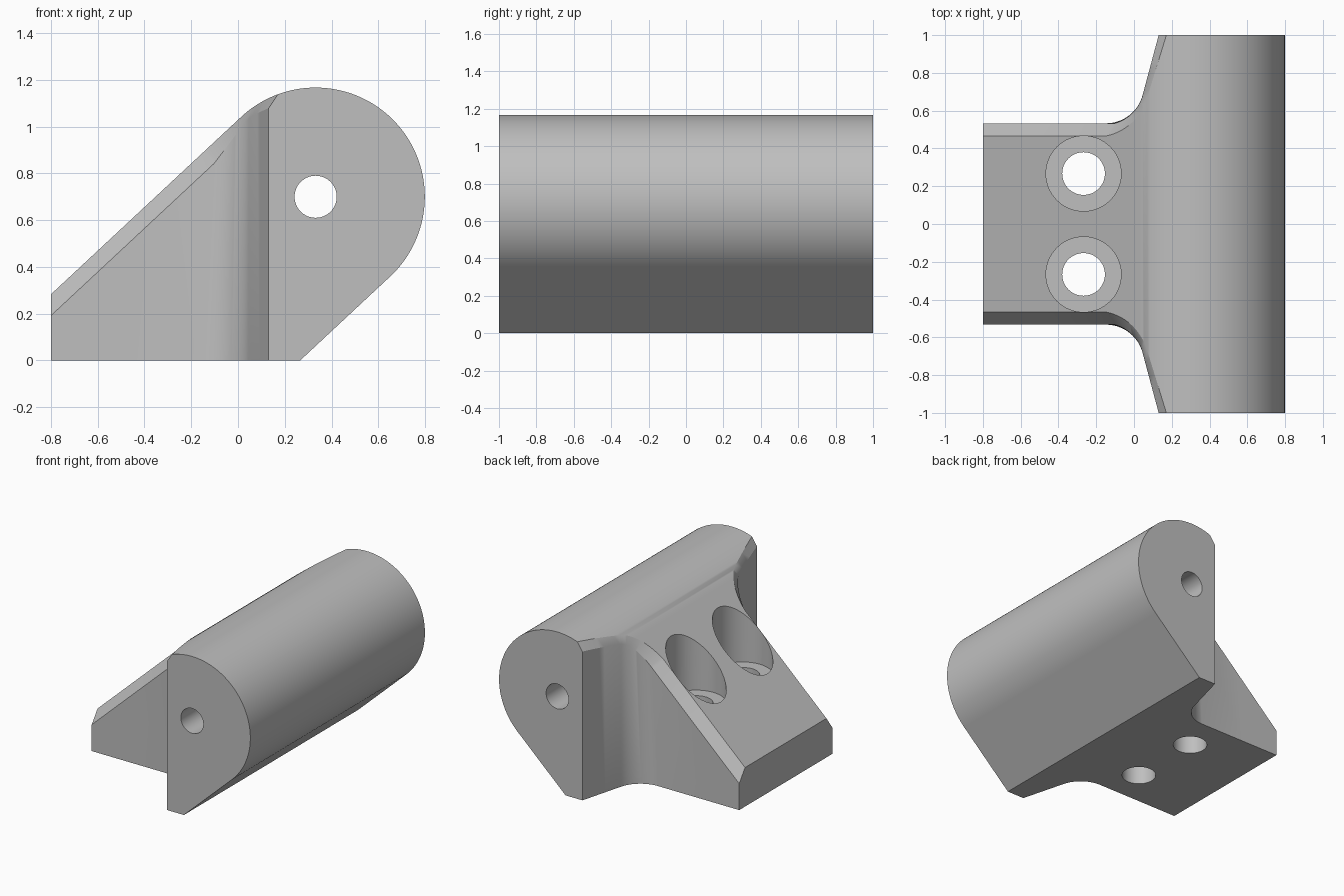
import bpy, bmesh
from math import sin, cos, tan, sqrt, acos, radians, pi
from mathutils import Vector

cube = bpy.data.objects.get("Cube")
if cube:
    bpy.data.objects.remove(cube, do_unlink=True)

PIN_X, PIN_Z, RADIUS = 0.332, 0.70, 0.467   # rounded barrel
SLOPE = radians(43)                        # slanted faces
CHAMFER, FILLET, FLARE = 0.0667, 0.2, radians(15)
TAN_X = PIN_X - RADIUS * sin(SLOPE)        # barrel meets upper slope
LOW_X = PIN_X + RADIUS * sin(SLOPE)        # barrel meets lower slope
UP = Vector((0, 0, 1))

grey = bpy.data.materials.new("light_grey")
grey.use_nodes = True
colour = (0.52, 0.52, 0.52, 1)
grey.diffuse_color = colour
grey.node_tree.nodes["Principled BSDF"].inputs["Base Color"].default_value = colour


def arc(x):
    return sqrt(max(0, RADIUS ** 2 - (x - PIN_X) ** 2))


def top_z(x):
    if x < TAN_X:
        return PIN_Z + RADIUS * cos(SLOPE) - (TAN_X - x) * tan(SLOPE)
    return PIN_Z + arc(x)


def bottom_z(x):
    if x < LOW_X:
        return max(0, PIN_Z - RADIUS * cos(SLOPE) - (LOW_X - x) * tan(SLOPE))
    return PIN_Z - arc(x)


def top_normal(x):
    if x < TAN_X:
        return Vector((-sin(SLOPE), 0, cos(SLOPE)))
    return Vector(((x - PIN_X) / RADIUS, 0, arc(x) / RADIUS))


def side_outline():
    """Plan position and outward wall normal along one flank."""
    wall, start_x = 0.533, -0.148
    pts = [((-1.0, wall), 0), ((-0.5, wall), 0)]
    for i in range(21):
        a = (pi / 2 - FLARE) * i / 20
        pts.append(((start_x + FILLET * sin(a), wall + FILLET * (1 - cos(a))), a))
    (x0, y0), a = pts[-1]
    for i in range(1, 11):
        d = 0.45 * i / 10
        pts.append(((x0 + d * cos(a), y0 + d * sin(a)), a))
    return pts


def half_ribs():
    """Bottom, wall and top points of each cross rib on the +y side."""
    ribs = []
    for (x, y), a in side_outline():
        n = Vector((-sin(a), cos(a), 0))
        up = top_normal(x)
        edge = Vector((x, y, top_z(x)))
        setback = CHAMFER * tan(acos(n.dot(up)) / 2)
        along = n.cross(up).normalized()
        down = along.cross(n)
        if down.dot(UP) > 0:
            down = -down
        inward = along.cross(up)
        if inward.dot(n) > 0:
            inward = -inward
        w, t = edge + down * setback, edge + inward * setback
        t.z = top_z(t.x)
        ribs.append((Vector((x, y, 0)), w, t))
    # full-width barrel beyond the flared wall
    y = ribs[-1][0].y + 0.01
    first = acos((PIN_X - ribs[-1][2].x) / RADIUS)
    xs = [PIN_X - RADIUS * cos(first + (pi - first) * i / 48) for i in range(1, 49)]
    foot_x = LOW_X - (PIN_Z - RADIUS * cos(SLOPE)) / tan(SLOPE)
    for x in sorted(xs + [foot_x, LOW_X]):
        b, t = Vector((x, y, bottom_z(x))), Vector((x, y, top_z(x)))
        ribs.append((b, (b + t) / 2, t))
    return ribs


def build_body():
    bm = bmesh.new()
    rings = []
    for rib in half_ribs():
        mirrored = [Vector((p.x, -p.y, p.z)) for p in reversed(rib)]
        rings.append([bm.verts.new(p) for p in list(rib) + mirrored])
    for r, s in zip(rings, rings[1:]):
        for i in range(6):
            j = (i + 1) % 6
            bm.faces.new((r[i], r[j], s[j], s[i]))
    bm.faces.new(rings[0])
    bmesh.ops.remove_doubles(bm, verts=bm.verts, dist=1e-5)
    # trim the back end and both barrel ends flat
    for co, no in (((-0.8, 0, 0), (-1, 0, 0)), ((0, 1, 0), (0, 1, 0)),
                   ((0, -1, 0), (0, -1, 0))):
        cut = bmesh.ops.bisect_plane(bm, geom=bm.verts[:] + bm.edges[:] + bm.faces[:],
                                     plane_co=co, plane_no=no, clear_outer=True)
        edges = [e for e in cut["geom_cut"] if isinstance(e, bmesh.types.BMEdge)]
        bmesh.ops.holes_fill(bm, edges=edges, sides=0)
    bmesh.ops.recalc_face_normals(bm, faces=bm.faces)
    mesh = bpy.data.meshes.new("bracket_body")
    bm.to_mesh(mesh)
    bm.free()
    mesh.materials.append(grey)
    obj = bpy.data.objects.new("bracket_body", mesh)
    bpy.context.collection.objects.link(obj)
    return obj


def drill(body, radius, depth, location, rotation=(0, 0, 0)):
    bpy.ops.mesh.primitive_cylinder_add(vertices=64, radius=radius, depth=depth,
                                        location=location, rotation=rotation)
    cutter = bpy.context.object
    cutter.name = "hole_cutter"
    cutter.hide_render = True
    cutter.data.materials.append(grey)
    bpy.ops.object.select_all(action="DESELECT")
    bpy.context.view_layer.objects.active = body
    body.select_set(True)
    mod = body.modifiers.new("hole", "BOOLEAN")
    mod.operation, mod.solver, mod.object = "DIFFERENCE", "EXACT", cutter
    bpy.ops.object.modifier_apply(modifier=mod.name)
    bpy.data.objects.remove(cutter, do_unlink=True)


body = build_body()
# pin hole through the barrel
drill(body, 0.09, 3, (PIN_X, 0, PIN_Z), (pi / 2, 0, 0))
# counterbored screw holes
for side in (-1, 1):
    drill(body, 0.199, 2, (-0.267, side * 0.267, 1.533))
    drill(body, 0.113, 3, (-0.267, side * 0.267, 0.5))
bpy.ops.object.shade_smooth_by_angle(angle=radians(30))
